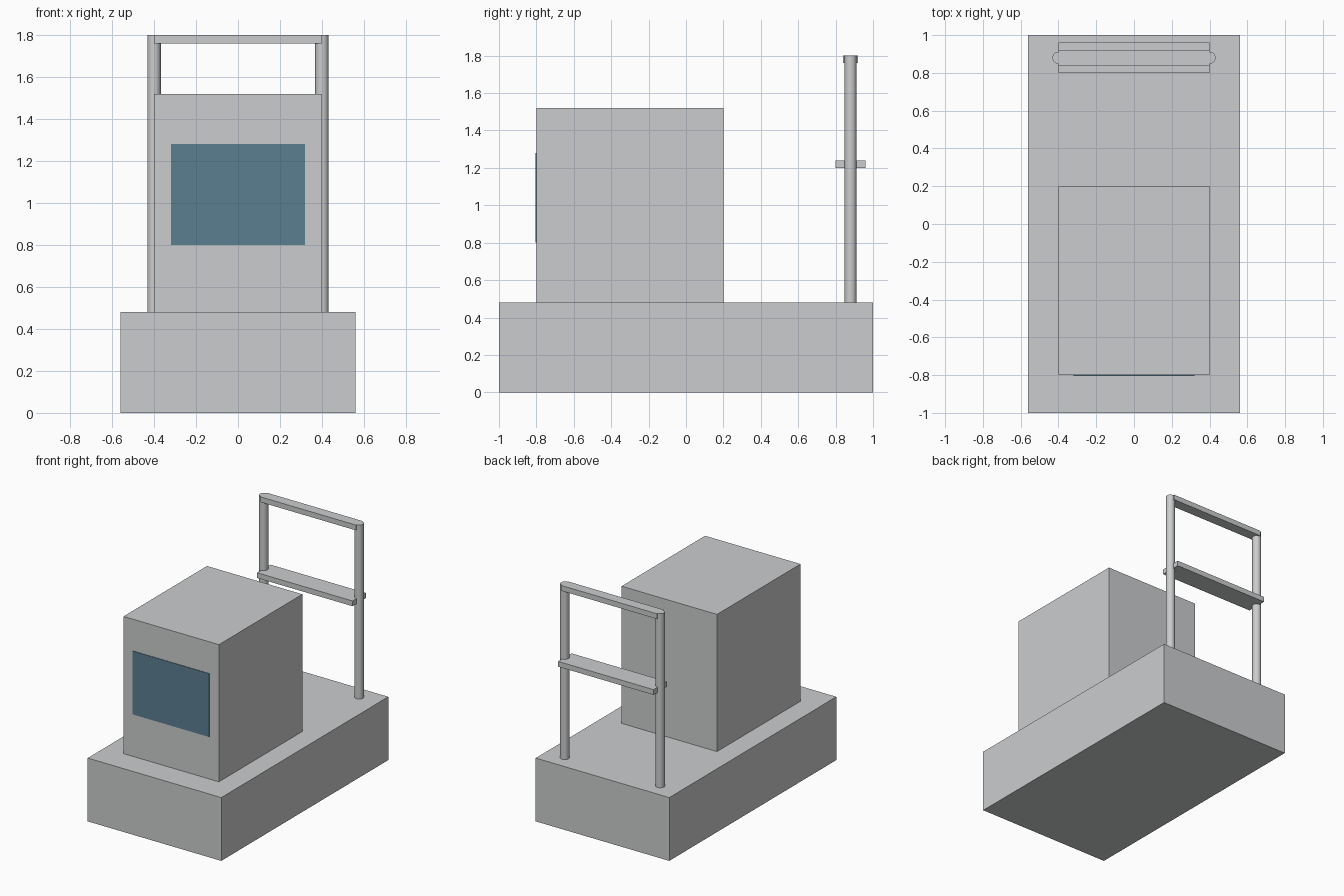
import bpy

if "Cube" in bpy.data.objects:
    bpy.data.objects.remove(bpy.data.objects["Cube"])


def material(name, rgb):
    m = bpy.data.materials.new(name)
    m.diffuse_color = (*rgb, 1.0)
    m.use_nodes = True
    m.node_tree.nodes["Principled BSDF"].inputs["Base Color"].default_value = m.diffuse_color
    return m


grey = material("light grey", (0.60, 0.607, 0.615))
blue = material("slate blue", (0.105, 0.21, 0.285))


def box(name, x, y, z, mat):
    """Box spanning the (low, high) ranges on each axis."""
    spans = (x, y, z)
    bpy.ops.mesh.primitive_cube_add(size=1, location=[(a + b) / 2 for a, b in spans])
    ob = bpy.context.object
    ob.name = name
    ob.scale = [b - a for a, b in spans]
    bpy.ops.object.transform_apply(location=False, rotation=False, scale=True)
    ob.data.materials.append(mat)
    return ob


# Chassis and cabin
box("base", (-0.56, 0.56), (-1.0, 1.0), (0.0, 0.48), grey)
box("cabin", (-0.4, 0.4), (-0.8, 0.2), (0.48, 1.52), grey)
box("window", (-0.32, 0.32), (-0.804, -0.8), (0.8, 1.28), blue)

# Rear handrail: two round posts, a top bar and a wider middle bar
for side, x in (("left", -0.4), ("right", 0.4)):
    bpy.ops.mesh.primitive_cylinder_add(vertices=24, radius=0.032, depth=1.32,
                                        location=(x, 0.88, 1.14))
    post = bpy.context.object
    post.name = side + "_post"
    post.data.materials.append(grey)
    bpy.ops.object.shade_smooth_by_angle()
box("top_bar", (-0.4, 0.4), (0.84, 0.92), (1.76, 1.8), grey)
box("middle_bar", (-0.4, 0.4), (0.8, 0.96), (1.2, 1.24), grey)
